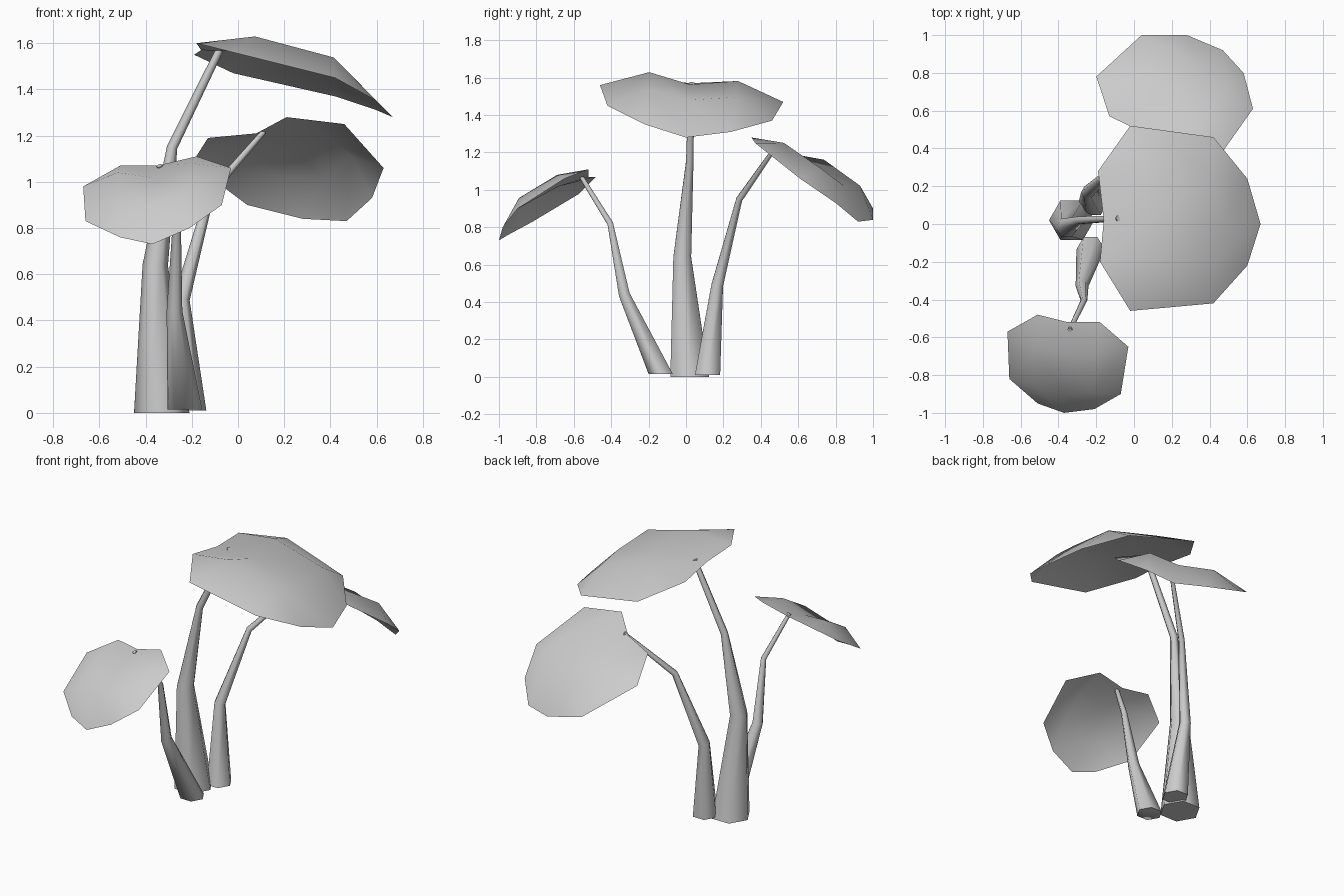
import bpy, bmesh
from math import cos, sin, pi, radians
from mathutils import Vector

if "Cube" in bpy.data.objects:
    bpy.data.objects.remove(bpy.data.objects["Cube"], do_unlink=True)

# One plain grey for the whole plant
GREY = (0.6, 0.6, 0.6, 1)
grey = bpy.data.materials.new("plain grey")
grey.use_nodes = True
grey.diffuse_color = GREY
grey.node_tree.nodes["Principled BSDF"].inputs["Base Color"].default_value = GREY


def finish(bm, name, sharp_angle):
    mesh = bpy.data.meshes.new(name)
    bm.to_mesh(mesh)
    bm.free()
    mesh.materials.append(grey)
    obj = bpy.data.objects.new(name, mesh)
    bpy.context.collection.objects.link(obj)
    bpy.ops.object.select_all(action="DESELECT")
    obj.select_set(True)
    bpy.context.view_layer.objects.active = obj
    bpy.ops.object.shade_smooth_by_angle(angle=radians(sharp_angle))
    return obj


def make_stem(name, path, sides=6):
    """Tapering tube through (point, radius) pairs, with a flat foot."""
    bm = bmesh.new()
    points = [Vector(p) for p, r in path]
    rings = []
    for i, (p, radius) in enumerate(path):
        before = points[i] - points[max(i - 1, 0)]
        after = points[min(i + 1, len(points) - 1)] - points[i]
        axis = before.normalized() + after.normalized() if i else Vector((0, 0, 1))
        turn = Vector((0, 0, 1)).rotation_difference(axis)
        ring = []
        for k in range(sides):
            a = 2 * pi * k / sides
            ring.append(bm.verts.new(points[i] + turn @ Vector((cos(a), sin(a), 0)) * radius))
        rings.append(ring)
    for low, high in zip(rings, rings[1:]):
        for k in range(sides):
            n = (k + 1) % sides
            bm.faces.new((low[k], low[n], high[n], high[k]))
    bm.faces.new(rings[0][::-1])
    bm.faces.new(rings[-1])
    finish(bm, name, 70)


def make_leaf(name, outline):
    """Domed single-sheet leaf; the rim runs from beside the notch round to the notch."""
    bm = bmesh.new()
    rim = [Vector(p) for p in outline]
    right, s1, s2, far_r, tip, far_l, s3, s4, left, notch = rim
    normal = (tip - notch).cross(s4 + s3 - s1 - s2).normalized()
    size = (tip - notch).length
    # Two bulging points on each of the three lengthwise ribs
    ribs = []
    for start, end, rise in ((right, far_r, 0.12), (notch, tip, 0.09), (left, far_l, 0.12)):
        ribs.append([start,
                     start.lerp(end, 0.28) + normal * size * rise,
                     start.lerp(end, 0.71) + normal * size * 0.14,
                     end])
    ribs = [[bm.verts.new(p) for p in rib] for rib in ribs]
    for a, b in zip(ribs, ribs[1:]):
        for i in range(3):
            bm.faces.new((a[i], a[i + 1], b[i + 1], b[i]))
    # Outer skirts with cut corners
    for rib, near, far, flip in ((ribs[0], s1, s2, 1), (ribs[2], s4, s3, -1)):
        n, f = bm.verts.new(near), bm.verts.new(far)
        for face in ((rib[0], n, rib[1]), (rib[1], n, f, rib[2]), (rib[2], f, rib[3])):
            bm.faces.new(face[::flip])
    finish(bm, name, 80)


make_stem("tall_stem", [((-0.33, 0.02, 0), 0.12), ((-0.358, -0.02, 0.64), 0.055),
                        ((-0.285, 0.02, 1.15), 0.023), ((-0.08, 0.03, 1.57), 0.017)])
make_stem("back_stem", [((-0.215, 0.115, 0.01), 0.078), ((-0.245, 0.167, 0.49), 0.036),
                        ((-0.12, 0.285, 0.95), 0.019), ((0.11, 0.47, 1.215), 0.012)])
make_stem("front_stem", [((-0.23, -0.135, 0.015), 0.075), ((-0.275, -0.33, 0.44), 0.034),
                         ((-0.265, -0.405, 0.82), 0.018), ((-0.34, -0.56, 1.07), 0.013)])

make_leaf("tall_leaf", [(-0.18, -0.2, 1.6), (-0.02, -0.46, 1.56), (0.42, -0.42, 1.45),
                        (0.6, -0.22, 1.35), (0.67, 0, 1.28), (0.6, 0.24, 1.31),
                        (0.42, 0.46, 1.37), (-0.02, 0.52, 1.47), (-0.19, 0.28, 1.55),
                        (-0.16, 0.02, 1.57)])
make_leaf("back_leaf", [(0.21, 0.35, 1.28), (0.46, 0.37, 1.25), (0.63, 0.61, 1.06),
                        (0.58, 0.8, 0.93), (0.47, 0.92, 0.83), (0.28, 1, 0.84),
                        (0.04, 1, 0.9), (-0.2, 0.78, 1.08), (-0.13, 0.57, 1.19),
                        (0.08, 0.47, 1.21)])
make_leaf("front_leaf", [(-0.51, -0.48, 1.07), (-0.67, -0.57, 0.98), (-0.66, -0.82, 0.83),
                         (-0.51, -0.95, 0.76), (-0.37, -1, 0.73), (-0.21, -0.98, 0.8),
                         (-0.07, -0.9, 0.9), (-0.03, -0.65, 1.06), (-0.18, -0.52, 1.11),
                         (-0.35, -0.52, 1.07)])
